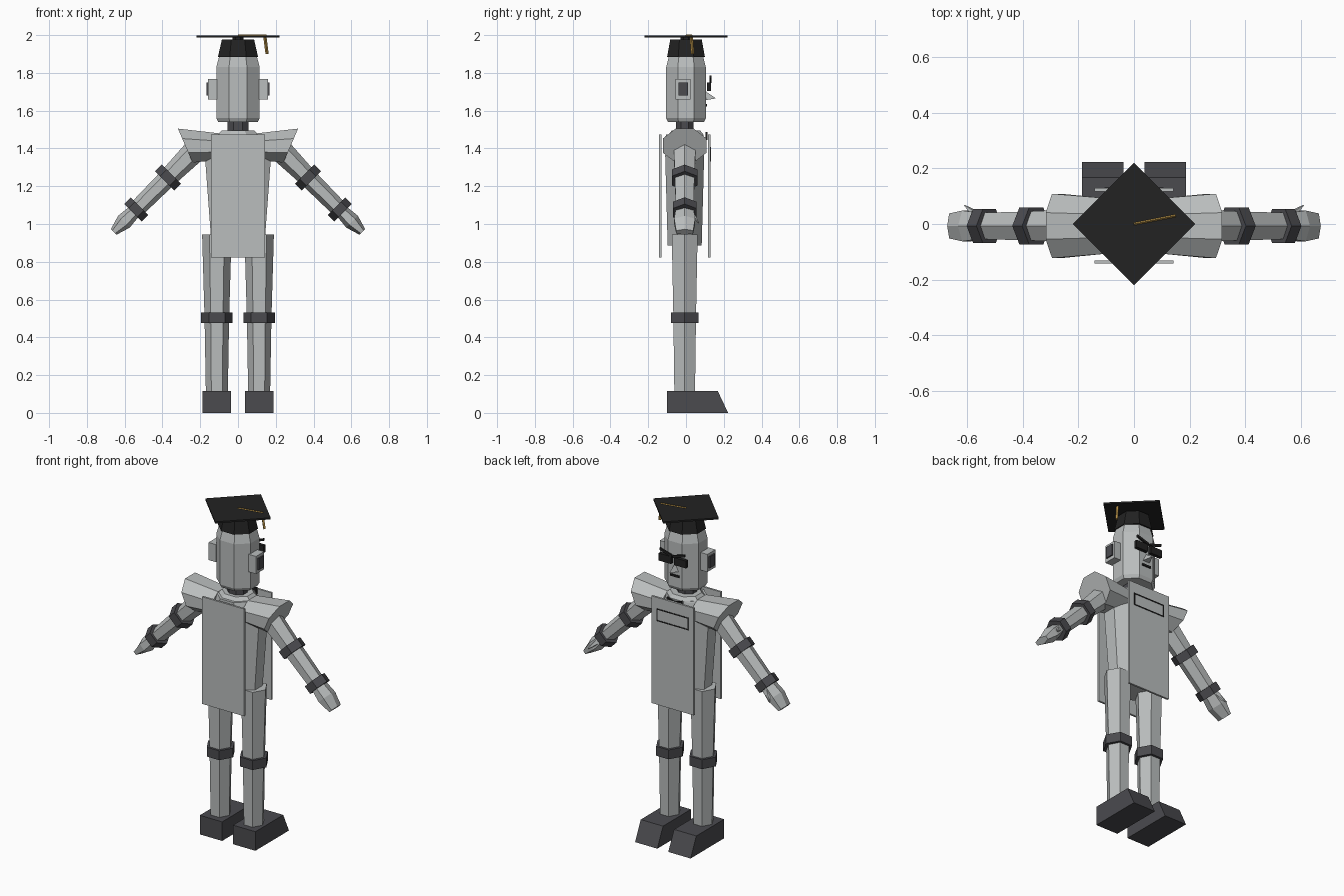
import bpy, bmesh, math
from mathutils import Vector

if "Cube" in bpy.data.objects:
    bpy.data.objects.remove(bpy.data.objects["Cube"])


def material(name, rgb):
    m = bpy.data.materials.new(name)
    m.diffuse_color = (*rgb, 1)
    m.use_nodes = True
    m.node_tree.nodes["Principled BSDF"].inputs["Base Color"].default_value = m.diffuse_color
    return m


GREY = material("light_grey", (0.49, 0.51, 0.51))
DARK = material("dark_grey", (0.07, 0.07, 0.078))
BLACK = material("black", (0.016, 0.016, 0.016))
GOLD = material("gold", (0.45, 0.27, 0.06))
X, Y, Z = Vector((1, 0, 0)), Vector((0, 1, 0)), Vector((0, 0, 1))
CY = -0.007  # depth of the limb centre line


def ring(c, u, v, n=8, flat=True):
    """n-gon around c; flat puts the sides, not the corners, on the axes."""
    k = 1 / math.cos(math.pi / n) if flat else 1
    off = math.pi / n if flat else 0
    angles = [off + 2 * math.pi * i / n for i in range(n)]
    return [Vector(c) + k * (u * math.cos(a) + v * math.sin(a)) for a in angles]


def loft(name, rings, mat):
    """Skin a row of equal rings and cap both ends."""
    bm = bmesh.new()
    rows = [[bm.verts.new(p) for p in r] for r in rings]
    n = len(rows[0])
    for a, b in zip(rows, rows[1:]):
        for i in range(n):
            j = (i + 1) % n
            bm.faces.new((a[i], a[j], b[j], b[i]))
    bm.faces.new(rows[0])
    bm.faces.new(rows[-1])
    bmesh.ops.recalc_face_normals(bm, faces=bm.faces)
    me = bpy.data.meshes.new(name)
    bm.to_mesh(me)
    bm.free()
    me.materials.append(mat)
    ob = bpy.data.objects.new(name, me)
    bpy.context.collection.objects.link(ob)
    return ob


def column(name, levels, mat, x=0, y=0, n=8, flat=True):
    """Upright loft from (z, half width, half depth) levels."""
    return loft(name, [ring((x, y, z), X * a, Y * b, n, flat) for z, a, b in levels], mat)


def box(name, x0, x1, y0, y1, z0, z1, mat):
    quad = [(x0, y0), (x1, y0), (x1, y1), (x0, y1)]
    return loft(name, [[Vector((*p, z)) for p in quad] for z in (z0, z1)], mat)


def slab(name, outline, y0, y1, mat):
    """Plate cut from an x-z outline."""
    return loft(name, [[Vector((x, y, z)) for x, z in outline] for y in (y0, y1)], mat)


def rod(name, a, b, r, mat):
    a, b = Vector(a), Vector(b)
    d = (b - a).normalized()
    u = d.orthogonal().normalized()
    v = d.cross(u)
    return loft(name, [ring(p, u * r, v * r, 4) for p in (a, b)], mat)


# Head, neck and trunk
column("head", [(1.54, .105, .095), (1.56, .115, .105), (1.83, .115, .105), (1.89, .099, .09)], GREY)
column("neck", [(1.48, .055, .047), (1.55, .055, .047)], DARK, y=-.007)
column("collar", [(1.47, .11, .095), (1.495, .085, .075)], GREY)
column("torso", [(.885, .14, .09), (1.36, .175, .103), (1.475, .11, .1)], GREY, y=CY)

# Cap with square board and tassel
column("cap_band", [(1.885, .106, .1), (1.978, .085, .083)], BLACK)
column("cap_button", [(1.97, .03, .03), (1.99, .03, .03)], BLACK)
column("cap_board", [(1.988, .22, .22), (1.998, .22, .22)], BLACK, n=4, flat=False)
rod("tassel_cord", (0, 0, 1.997), (.15, .03, 1.997), .004, GOLD)
rod("tassel_drop", (.142, .028, 1.995), (.154, .035, 1.9), .006, GOLD)

# Face
for s in (-1, 1):
    slab("eye", [(s * .01, 1.705), (s * .092, 1.705), (s * .092, 1.75), (s * .01, 1.75)], .112, .132, BLACK)
    slab("brow", [(s * .003, 1.747), (s * .085, 1.772), (s * .085, 1.786), (s * .003, 1.761)], .124, .134, BLACK)
nose_base = [Vector((-.026, .1, 1.655)), Vector((.026, .1, 1.655)), Vector((0, .1, 1.705))]
nose_tip = [Vector((-.002, .155, 1.664)), Vector((.002, .155, 1.664)), Vector((0, .155, 1.668))]
loft("nose", [nose_base, nose_tip], GREY)
box("mouth", -.03, .03, .1, .112, 1.622, 1.634, BLACK)

# Hanging boards, label frame and neck bow
for name, y0, y1 in (("rear_board", -.143, -.131), ("chest_board", .117, .129)):
    box(name, -.142, .142, y0, y1, .823, 1.475, GREY)
for z in (1.335, 1.405):
    box("label_frame_rail", -.107, .107, .128, .132, z - .003, z + .003, BLACK)
for x in (-.104, .104):
    box("label_frame_side", x - .003, x + .003, .128, .132, 1.335, 1.405, BLACK)
for s in (-1, 1):
    slab("neck_bow", [(s * .004, 1.463), (s * .05, 1.445), (s * .05, 1.487), (s * .004, 1.472)], .104, .114, BLACK)

for s in (-1, 1):
    # Ears
    box("ear", s * .11, s * .16, -.055, .023, 1.66, 1.767, GREY)
    box("ear_inset", s * .155, s * .168, -.04, .01, 1.68, 1.75, DARK)

    # Shoulder with slanted outer end
    inner = ring((s * .1, CY, 1.41), Y * .1, Z * .07)
    outer = ring((0, CY, 1.415), Y * .116, Z * .09)
    for p in outer:
        p.x = s * (.275 + .43 * (p.z - 1.405))
    loft("shoulder", [inner, outer], GREY)

    # Arm along a 45 degree axis, measured from the elbow band
    d = Vector((s, 0, -1)).normalized()
    across = Vector((s, 0, 1)).normalized()
    elbow = Vector((s * .37, CY, 1.246))

    def limb(name, parts, mat):
        loft(name, [ring(elbow + d * t, across * a, Y * b, 6, False) for t, a, b in parts], mat)

    limb("upper_arm", [(-.23, .064, .068), (0, .05, .06)], GREY)
    limb("forearm", [(0, .05, .06), (.26, .044, .054)], GREY)
    for t in (0, .239):
        r = .072 if t == 0 else .066
        limb("arm_band", [(t - .025, r, r + .005), (t + .025, r, r + .005)], DARK)
    limb("hand", [(.255, .036, .055), (.33, .044, .064), (.408, .021, .052)], GREY)
    thumb = elbow + d * .28 + Y * .045
    loft("thumb", [ring(thumb, across * .014, d * .018, 4),
                   ring(thumb + d * .06 + Y * .03, across * .002, d * .002, 4)], GREY)

    # Leg, knee band and wedge-toed foot
    x = s * .112
    column("leg", [(.1, .058, .063), (.5, .065, .069), (.945, .078, .079)], GREY, x, CY, 6, False)
    column("knee_band", [(.475, .084, .085), (.532, .084, .085)], DARK, x, CY, 6, False)
    side = [(-.1, 0), (.223, 0), (.168, .116), (-.1, .116)]
    loft("foot", [[Vector((x + w, y, z)) for y, z in side] for w in (-.075, .075)], DARK)
